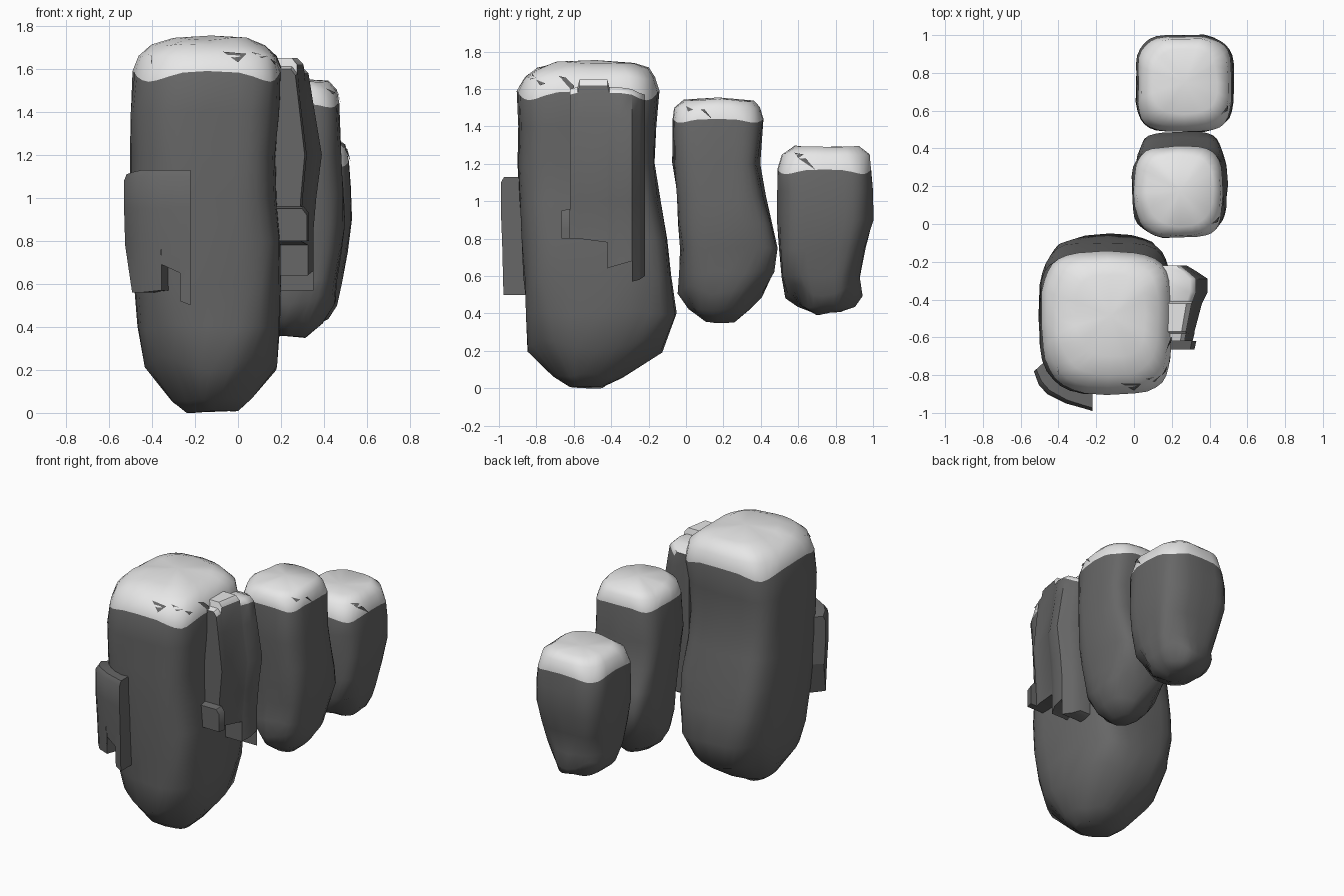
import bpy, bmesh, math
from mathutils import Vector, noise
from mathutils.bvhtree import BVHTree

cube = bpy.data.objects.get("Cube")
if cube:
    bpy.data.objects.remove(cube, do_unlink=True)


def material(name, value):
    mat = bpy.data.materials.new(name)
    mat.use_nodes = True
    colour = (value, value, value, 1)
    mat.diffuse_color = colour
    bsdf = mat.node_tree.nodes["Principled BSDF"]
    bsdf.inputs["Base Color"].default_value = colour
    bsdf.inputs["Roughness"].default_value = 0.9
    return mat


MATERIALS = [material("dark_rock", 0.135), material("pale_snow", 0.8)]
ROCK, SNOW = 0, 1
SIDES = 32


def finish(name, bm, angle=65):
    bmesh.ops.recalc_face_normals(bm, faces=bm.faces)
    mesh = bpy.data.meshes.new(name)
    bm.to_mesh(mesh)
    bm.free()
    obj = bpy.data.objects.new(name, mesh)
    bpy.context.collection.objects.link(obj)
    for mat in MATERIALS:
        mesh.materials.append(mat)
    bpy.ops.object.select_all(action="DESELECT")
    obj.select_set(True)
    bpy.context.view_layer.objects.active = obj
    bpy.ops.object.shade_smooth_by_angle(angle=math.radians(angle))


def power(value, exponent):
    return math.copysign(abs(value) ** exponent, value)


def rock_pillar(name, rows, snow_row, dip, top, rough, square, worn):
    """Loft rounded-square rings (z, x0, x1, y0, y1), snow above snow_row.
    Higher square is rounder; worn rounds the front right corner further."""
    bm = bmesh.new()
    rings = []
    for index, (z, x0, x1, y0, y1) in enumerate(rows):
        # The base and crown are rounder than the squared-off middle
        rounding = square + max(0, 3.5 - index) * 0.16
        if index >= len(rows) - 2:
            rounding += 0.12
        bumpy = rough * (1.6 if index < 4 else 0.8)
        ring = []
        for k in range(SIDES):
            a = math.tau * k / SIDES
            c, s = math.cos(a), math.sin(a)
            corner = math.sin(2 * a) ** 2
            e = rounding + (worn if c < 0 and s < 0 else 0)
            p = Vector(((x0 + x1) / 2 + (x1 - x0) / 2 * power(c, e),
                        (y0 + y1) / 2 + (y1 - y0) / 2 * power(s, e), z))
            # Noise stretched upright gives soft vertical ridges
            p += noise.noise_vector(Vector((p.x * 8, p.y * 8, p.z * 4))) * bumpy
            if index == snow_row:
                p.z = z - dip * corner
            elif index == 2:
                p.z += 0.06 * corner
            p.z = max(p.z, 0)
            ring.append(bm.verts.new(p))
        rings.append(ring)
    for index in range(len(rings) - 1):
        low, high = rings[index], rings[index + 1]
        for k in range(SIDES):
            n = (k + 1) % SIDES
            face = bm.faces.new((low[k], low[n], high[n], high[k]))
            face.material_index = SNOW if index >= snow_row else ROCK
    bm.faces.new(rings[0])
    z, x0, x1, y0, y1 = rows[-1]
    centre = bm.verts.new(((x0 + x1) / 2, (y0 + y1) / 2, top))
    for k in range(SIDES):
        face = bm.faces.new((rings[-1][k], rings[-1][(k + 1) % SIDES], centre))
        face.material_index = SNOW
    tree = BVHTree.FromBMesh(bm)
    finish(name, bm)
    return tree


def shards(name, tree, direction, triangles):
    """Thin rock flecks laid on the snow, projected along a direction."""
    bm = bmesh.new()
    ray = Vector(direction)
    for triangle in triangles:
        points = []
        for u, z in triangle:
            start = Vector((u, 0, z)) if ray.y else Vector((0, u, z))
            hit = tree.ray_cast(start - ray * 3, ray)[0]
            if hit:
                points.append(bm.verts.new(hit - ray * 0.009))
        if len(points) == 3:
            bm.faces.new(points)
    finish(name, bm)


def slab(name, columns, levels, foot, brow, snowy):
    """Upright slab: columns (outer xy, inner xy, low, high), levels (z, reach)."""
    bm = bmesh.new()
    grid = []
    for outer, inner, low, high in columns:
        outer, inner = Vector(outer), Vector(inner)
        line = []
        for z, reach in [(low, foot)] + levels + [(high - .03, brow), (high, brow - .12)]:
            p = inner.lerp(outer, reach)
            line.append((bm.verts.new((p.x, p.y, z)),
                         bm.verts.new((inner.x, inner.y, z))))
        grid.append(line)
    last = len(grid[0]) - 1

    def add(row, *verts):
        face = bm.faces.new(verts)
        face.material_index = SNOW if snowy and row >= last - 1 else ROCK

    for a, b, first, second in zip(grid, grid[1:], columns, columns[1:]):
        # Repeated columns form a step, so only the riser is built
        if first[0] != second[0]:
            for r in range(last):
                add(r, a[r][0], b[r][0], b[r + 1][0], a[r + 1][0])
                add(r, a[r][1], b[r][1], b[r + 1][1], a[r + 1][1])
            add(last, a[last][0], b[last][0], b[last][1], a[last][1])
        add(0, a[0][0], b[0][0], b[0][1], a[0][1])
    # Bare rock end walls
    for line in (grid[0], grid[-1]):
        for r in range(last):
            add(0, line[r][0], line[r + 1][0], line[r + 1][1], line[r][1])
    bmesh.ops.remove_doubles(bm, verts=bm.verts, dist=0.0005)
    finish(name, bm, 50)


# Tall front pillar
tall = rock_pillar("tall_pillar", [
    (0, -.24, 0, -.62, -.43), (.06, -.31, .07, -.7, -.34),
    (.2, -.43, .18, -.84, -.12), (.4, -.46, .19, -.85, -.06),
    (.6, -.48, .2, -.87, -.08), (.8, -.5, .2, -.88, -.1),
    (1, -.5, .18, -.89, -.14), (1.2, -.5, .18, -.9, -.17),
    (1.4, -.5, .19, -.9, -.16), (1.59, -.49, .2, -.9, -.15),
    (1.66, -.46, .18, -.86, -.17), (1.71, -.4, .13, -.8, -.2),
    (1.74, -.31, .06, -.7, -.27)], 9, .05, 1.755, .015, .51, .18)

# Middle pillar
middle = rock_pillar("middle_pillar", [
    (.36, .18, .31, .1, .25), (.42, .09, .4, .02, .34),
    (.5, .04, .45, -.03, .41), (.62, .03, .46, -.02, .46),
    (.75, .02, .48, -.03, .49), (.88, .01, .49, -.04, .46),
    (1.02, 0, .49, -.05, .42), (1.2, -.01, .48, -.07, .39),
    (1.44, 0, .47, -.07, .41), (1.5, .02, .46, -.06, .39),
    (1.54, .07, .42, -.01, .36)], 8, .02, 1.555, .016, .54, .12)

# Short rear pillar
short = rock_pillar("short_pillar", [
    (.4, .2, .34, .7, .83), (.44, .12, .42, .6, .9),
    (.49, .07, .46, .53, .94), (.6, .05, .48, .51, .93),
    (.75, .03, .51, .5, .96), (.9, .01, .53, .49, 1),
    (1.05, .01, .53, .49, 1), (1.17, .02, .52, .49, .99),
    (1.25, .04, .5, .51, .98), (1.295, .1, .44, .58, .92)],
    7, .025, 1.275, .015, .57, 0)

# Stepped slab on the left flank, topped with snow
FLANK = [(-.62, .31, .8, 1.6), (-.58, .32, .8, 1.61), (-.57, .32, .8, 1.65),
         (-.42, .36, .78, 1.65), (-.42, .36, .64, 1.65), (-.41, .365, .645, 1.61),
         (-.36, .39, .66, 1.61), (-.29, .39, .68, 1.6),
         (-.29, .39, .57, 1.6), (-.25, .33, .58, 1.58), (-.22, .28, .6, 1.57)]


def flank(rows):
    return [((x, y), (.13, y), low, high) for y, x, low, high in rows]


slab("left_slab", flank(FLANK), [(.85, .85), (1, .9), (1.2, 1), (1.45, .84)],
     .85, .76, True)
slab("left_slab_toe", flank([(-.665, .32, .8, .95), (-.62, .33, .8, .96)]),
     [(.85, 1)], 1, 1, False)

# Broken plate wrapping the front right corner
slab("corner_plate", [
    ((-.53, -.78), (-.43, -.69), .8, 1.11), ((-.505, -.85), (-.38, -.7), .56, 1.12),
    ((-.46, -.9), (-.35, -.74), .56, 1.13), ((-.36, -.95), (-.31, -.8), .57, 1.13),
    ((-.36, -.95), (-.31, -.8), .69, 1.13), ((-.27, -.975), (-.26, -.84), .65, 1.13),
    ((-.27, -.975), (-.26, -.84), .52, 1.13), ((-.22, -.99), (-.22, -.85), .5, 1.13)],
    [(.78, .95), (.95, 1)], .9, 1, False)

# Bare rock flecks showing through the snow
shards("tall_front_flecks", tall, (0, 1, 0), [
    ((-.07, 1.68), (.04, 1.67), (0, 1.63)), ((.06, 1.68), (.14, 1.66), (.11, 1.65)),
    ((-.42, 1.67), (-.4, 1.62), (-.4, 1.66))])
shards("tall_side_flecks", tall, (-1, 0, 0), [
    ((-.68, 1.67), (-.64, 1.66), (-.6, 1.58)), ((-.64, 1.66), (-.6, 1.62), (-.6, 1.58)),
    ((-.8, 1.65), (-.75, 1.63), (-.78, 1.62))])
shards("middle_flecks", middle, (-1, 0, 0), [
    ((.08, 1.49), (.1, 1.49), (.14, 1.44)), ((0, 1.51), (.04, 1.49), (.01, 1.48))])
shards("short_flecks", short, (-1, 0, 0), [
    ((.58, 1.26), (.63, 1.25), (.6, 1.23)), ((.6, 1.23), (.64, 1.23), (.69, 1.17))])
